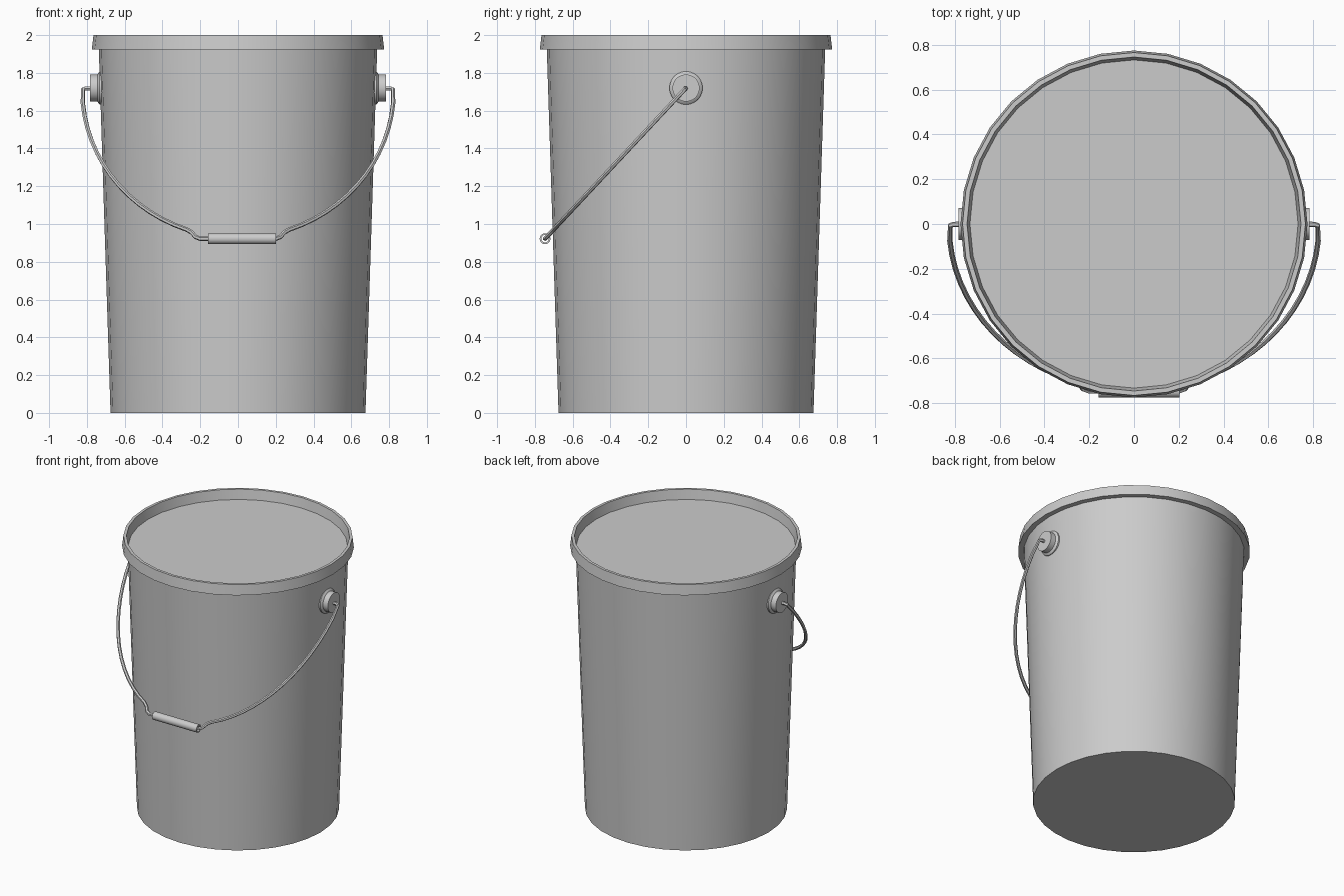
import bpy, bmesh, math
from mathutils import Matrix

if "Cube" in bpy.data.objects:
    bpy.data.objects.remove(bpy.data.objects["Cube"])


def finish(obj):
    bpy.ops.object.select_all(action='DESELECT')
    obj.select_set(True)
    bpy.context.view_layer.objects.active = obj
    bpy.ops.object.shade_smooth_by_angle(angle=math.radians(35))


def lathe(name, profile, sides, matrix=Matrix(), closed=False):
    """Spin (radius, height) points around z; open ends with radius > 0 get capped."""
    bm = bmesh.new()
    rings = [[bm.verts.new((r * math.cos(2 * math.pi * i / sides),
                            r * math.sin(2 * math.pi * i / sides), h))
              for i in range(sides)] for r, h in profile]
    pairs = list(zip(rings, rings[1:]))
    if closed:
        pairs.append((rings[-1], rings[0]))
    else:
        bm.faces.new(rings[0][::-1])
        bm.faces.new(rings[-1])
    for a, b in pairs:
        for i in range(sides):
            j = (i + 1) % sides
            bm.faces.new((a[i], a[j], b[j], b[i]))
    bmesh.ops.recalc_face_normals(bm, faces=bm.faces)
    bm.transform(matrix)
    mesh = bpy.data.meshes.new(name)
    bm.to_mesh(mesh)
    bm.free()
    obj = bpy.data.objects.new(name, mesh)
    bpy.context.collection.objects.link(obj)
    finish(obj)
    return obj


# Tapered bucket body
lathe("bucket_body", [(0.675, 0), (0.737, 1.925)], 32)

# Lid: skirted rim with a recessed flat panel
lathe("lid", [(0.70, 1.925), (0.774, 1.925), (0.765, 2.0),
              (0.745, 2.0), (0.732, 1.93)], 32)

# Handle bosses on both sides
for side, label in ((1, "right"), (-1, "left")):
    m = Matrix.Translation((0, 0, 1.72)) @ Matrix.Rotation(side * math.pi / 2, 4, 'Y')
    lathe(label + "_boss", [(0.088, 0.70), (0.088, 0.732), (0.082, 0.738),
                            (0.072, 0.743), (0.072, 0.783)], 24, m)

# Wire bail: half ellipse hanging in a tilted plane, kinked at the grip
GRIP_Z = 0.922
half = [(0.77, 1.718), (0.805, 1.718), (0.82, 1.713)]
end = math.acos(0.27 / 0.825)
for i in range(1, 15):
    t = end * i / 14
    half.append((0.825 * math.cos(t), 1.71 - 0.783 * math.sin(t)))
half += [(0.245, 0.955), (0.225, 0.932), (0.20, GRIP_Z)]
path = half + [(-x, z) for x, z in reversed(half)]

curve = bpy.data.curves.new("wire_bail", 'CURVE')
curve.dimensions = '3D'
curve.bevel_depth = 0.012
curve.bevel_resolution = 1
curve.use_fill_caps = True
spline = curve.splines.new('POLY')
spline.points.add(len(path) - 1)
for p, (x, z) in zip(spline.points, path):
    p.co = (x, -(1.72 - z) * 0.935, z, 1)
bail = bpy.data.objects.new("wire_bail", curve)
bpy.context.collection.objects.link(bail)
bpy.ops.object.select_all(action='DESELECT')
bail.select_set(True)
bpy.context.view_layer.objects.active = bail
bpy.ops.object.convert(target='MESH')
finish(bpy.context.view_layer.objects.active)

# Hollow hand grip, slid slightly to one side
m = (Matrix.Translation((0.022, -(1.72 - GRIP_Z) * 0.935, GRIP_Z))
     @ Matrix.Rotation(math.pi / 2, 4, 'Y'))
lathe("hand_grip", [(0.029, -0.18), (0.029, 0.18), (0.02, 0.18), (0.02, -0.18)],
      16, m, closed=True)
